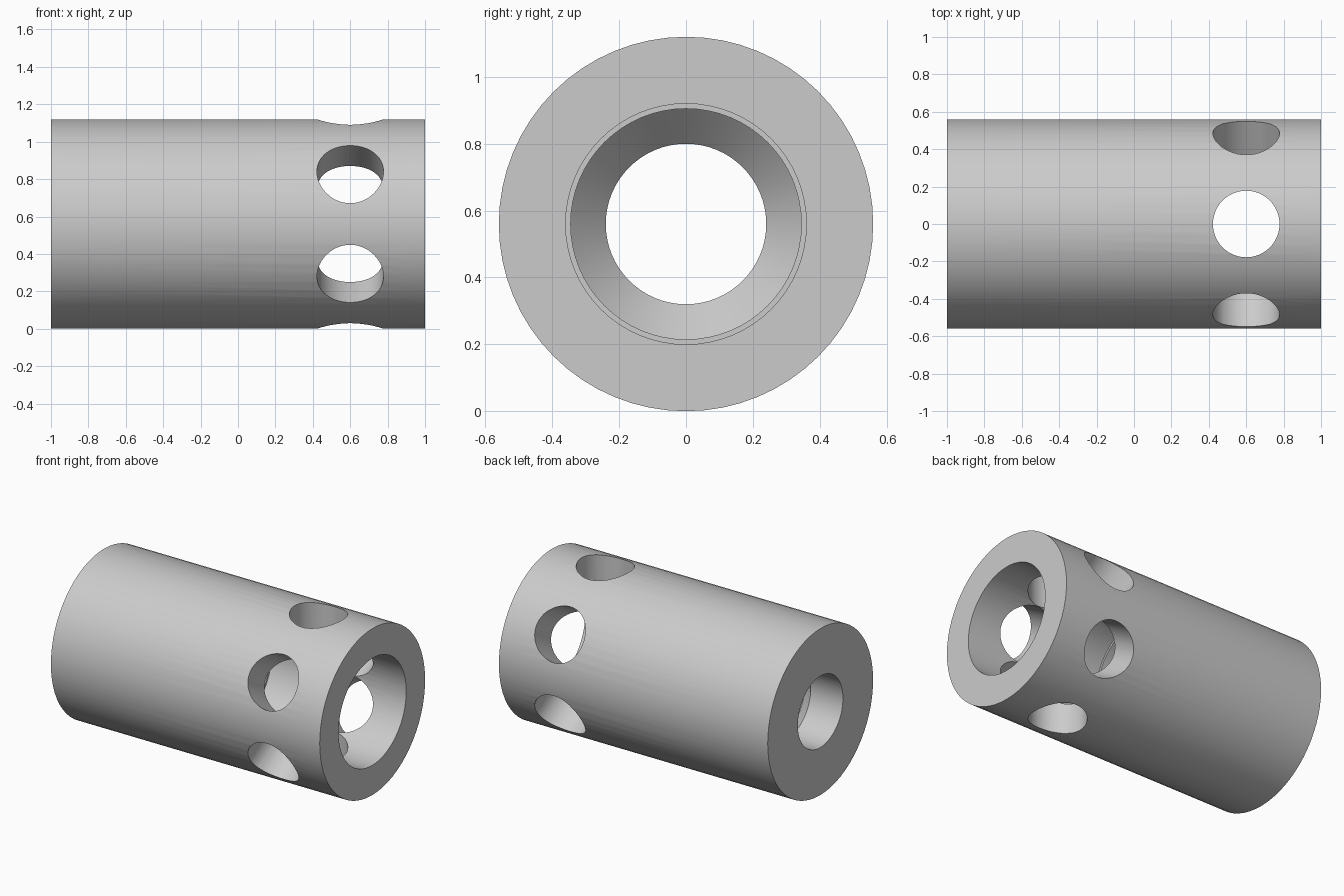
import bpy, bmesh, math
from mathutils import Matrix

RADIUS = 0.56
SEGMENTS = 64
HOLE_X, HOLE_RADIUS = 0.6, 0.178

if "Cube" in bpy.data.objects:
    bpy.data.objects.remove(bpy.data.objects["Cube"])

# Plain grey metal
grey = bpy.data.materials.new("grey_metal")
grey.use_nodes = True
colour = (0.6, 0.6, 0.6, 1)
grey.diffuse_color = colour
grey.node_tree.nodes["Principled BSDF"].inputs["Base Color"].default_value = colour


def add_object(name, bm):
    bmesh.ops.recalc_face_normals(bm, faces=bm.faces)
    mesh = bpy.data.meshes.new(name)
    bm.to_mesh(mesh)
    bm.free()
    mesh.materials.append(grey)
    obj = bpy.data.objects.new(name, mesh)
    bpy.context.collection.objects.link(obj)
    return obj


def lathe_along_x(name, profile):
    """Revolve a closed (x, radius) profile about the tube's axis."""
    bm = bmesh.new()
    rings = []
    for x, r in profile:
        angles = [math.tau * i / SEGMENTS for i in range(SEGMENTS)]
        rings.append([bm.verts.new((x, r * math.cos(a), RADIUS + r * math.sin(a)))
                      for a in angles])
    for k, ring in enumerate(rings):
        after = rings[(k + 1) % len(rings)]
        for i in range(SEGMENTS):
            j = (i + 1) % SEGMENTS
            bm.faces.new((ring[i], ring[j], after[j], after[i]))
    return add_object(name, bm)


# Sleeve: narrow bore, chamfer, wider bore and a shallow counterbore
sleeve = lathe_along_x("sleeve", [
    (-1, RADIUS), (1, RADIUS),
    (1, 0.36), (0, 0.36),
    (0, 0.345), (-0.65, 0.345),
    (-0.76, 0.24), (-1, 0.24),
])

# Three drills straight through make six radial holes
drills = []
for k in range(3):
    bm = bmesh.new()
    turn = Matrix.Rotation(math.radians(60 * k), 4, "X")
    place = Matrix.Translation((HOLE_X, 0, RADIUS)) @ turn
    bmesh.ops.create_cone(bm, cap_ends=True, segments=48, radius1=HOLE_RADIUS,
                          radius2=HOLE_RADIUS, depth=1.6, matrix=place)
    drill = add_object(f"hole_drill_{k + 1}", bm)
    drill.hide_render = True
    drills.append(drill)
    cut = sleeve.modifiers.new(f"radial_holes_{k + 1}", "BOOLEAN")
    cut.operation = "DIFFERENCE"
    cut.solver = "EXACT"
    cut.object = drill

# Bake the holes and remove the drills
bpy.context.view_layer.update()
evaluated = sleeve.evaluated_get(bpy.context.evaluated_depsgraph_get())
drilled = bpy.data.meshes.new_from_object(evaluated)
sleeve.modifiers.clear()
sleeve.data = drilled
for drill in drills:
    bpy.data.objects.remove(drill)

# Smooth round walls with crisp rims
bpy.ops.object.select_all(action="DESELECT")
sleeve.select_set(True)
bpy.context.view_layer.objects.active = sleeve
bpy.ops.object.shade_smooth_by_angle(angle=math.radians(30))
